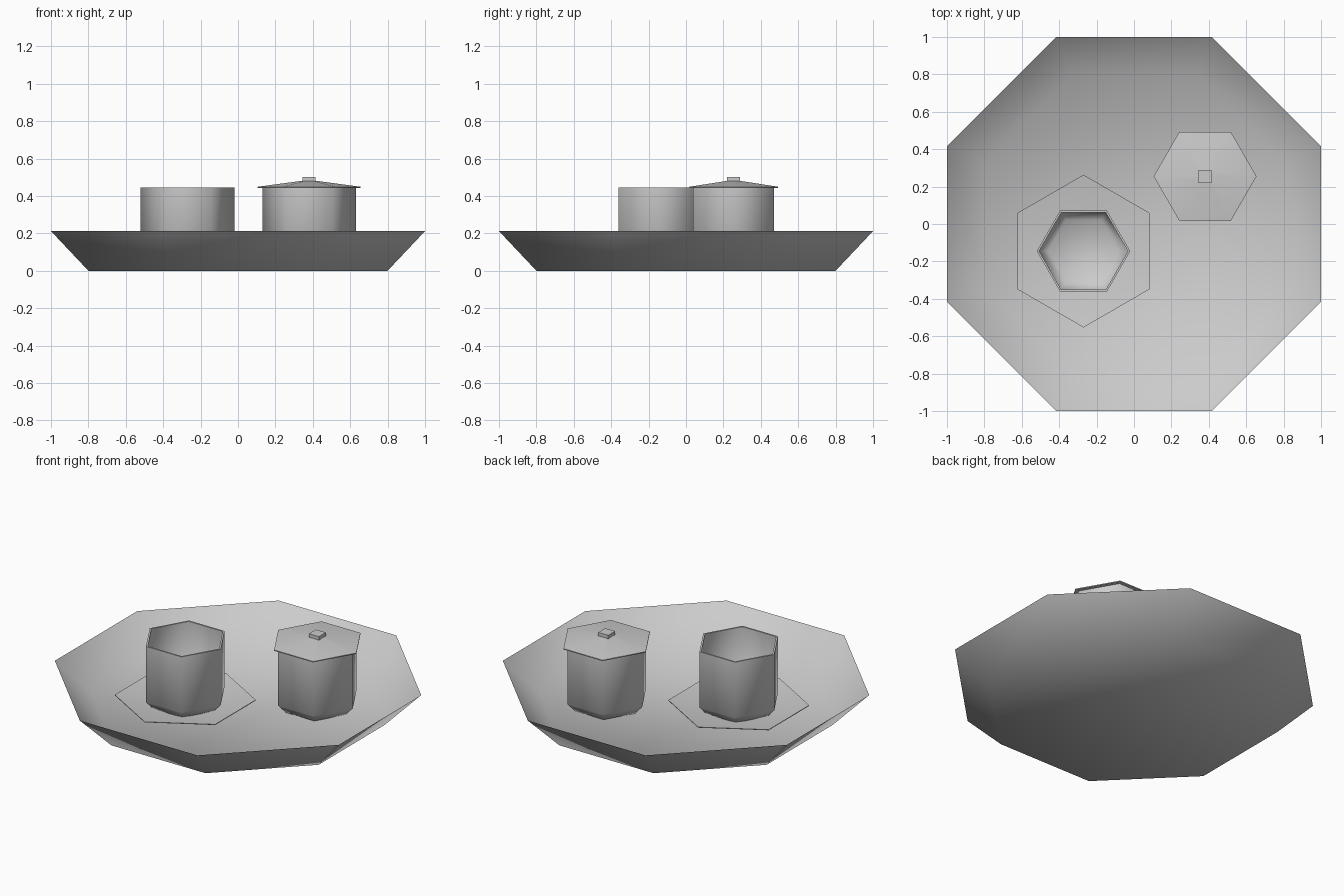
import bpy, bmesh, math

cube = bpy.data.objects.get("Cube")
if cube:
    bpy.data.objects.remove(cube, do_unlink=True)

# One plain clay grey for the whole set
clay = bpy.data.materials.new("clay_grey")
clay.use_nodes = True
colour = (0.6, 0.6, 0.6, 1)
clay.diffuse_color = colour
clay.node_tree.nodes["Principled BSDF"].inputs["Base Color"].default_value = colour


def turned(name, sides, profile, centre=(0, 0), phase=0.0):
    """Turn a (radius, height) profile into a faceted solid, capped at both ends."""
    bm = bmesh.new()
    rings = []
    for r, z in profile:
        angles = [phase + math.tau * i / sides for i in range(sides)]
        rings.append([bm.verts.new((r * math.cos(a), r * math.sin(a), z)) for a in angles])
    for low, high in zip(rings, rings[1:]):
        for i in range(sides):
            j = (i + 1) % sides
            bm.faces.new((low[i], low[j], high[j], high[i]))
    bm.faces.new(rings[0][::-1])
    bm.faces.new(rings[-1])
    bmesh.ops.recalc_face_normals(bm, faces=bm.faces)
    mesh = bpy.data.meshes.new(name)
    bm.to_mesh(mesh)
    bm.free()
    mesh.materials.append(clay)
    obj = bpy.data.objects.new(name, mesh)
    obj.location = (*centre, 0)
    bpy.context.collection.objects.link(obj)
    bpy.ops.object.select_all(action='DESELECT')
    obj.select_set(True)
    bpy.context.view_layer.objects.active = obj
    bpy.ops.object.shade_smooth_by_angle(angle=math.radians(61))
    return obj


CUP = (-0.27, -0.145)
POT = (0.38, 0.255)

# Octagonal tray with sloping walls and a sharp rim
corner = 1 / math.cos(math.pi / 8)
turned("tray", 8, [(0.8 * corner, 0), (corner, 0.212), (0.8 * corner, 0.03)],
       phase=math.pi / 8)

# Shallow saucer under the open cup
turned("saucer", 6, [(0.2, 0.032), (0.408, 0.068), (0.408, 0.072), (0.2, 0.038)],
       CUP, math.pi / 6)

# Two matching hollow vessels with a chamfered foot
vessel = [(0.2, 0.035), (0.25, 0.09), (0.25, 0.445),
          (0.238, 0.445), (0.238, 0.1), (0.19, 0.06)]
turned("open_cup", 6, vessel, CUP)
turned("lidded_pot", 6, vessel, POT)

# Lid and its square knob
turned("lid", 6, [(0.275, 0.443), (0.275, 0.449), (0.03, 0.482)], POT)
knob = 0.035 * math.sqrt(2)
turned("lid_knob", 4, [(knob, 0.475), (knob, 0.502)], POT, math.pi / 4)
